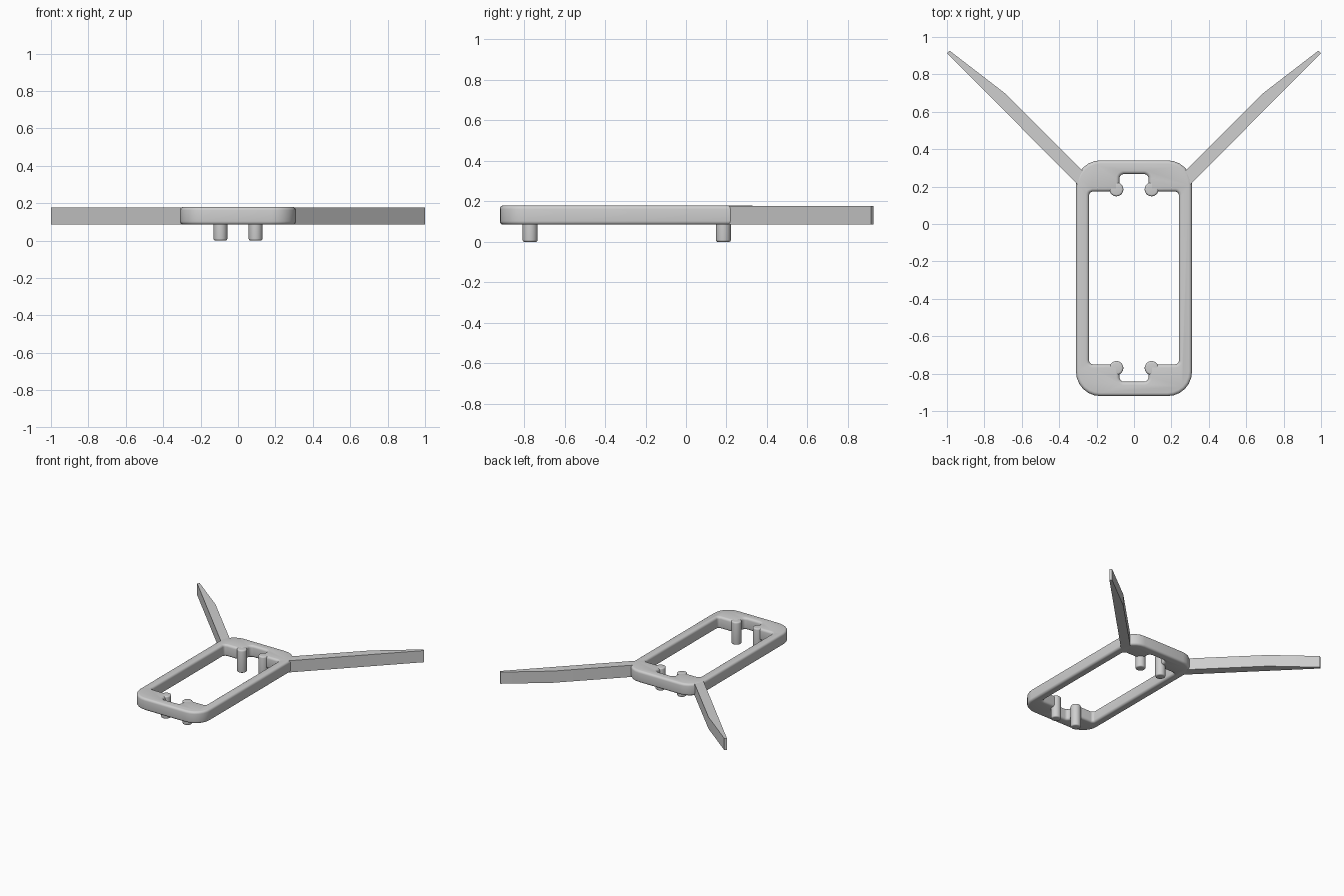
import bpy, bmesh, math
from mathutils import Vector

cube = bpy.data.objects.get("Cube")
if cube:
    bpy.data.objects.remove(cube)

GREY = (0.62, 0.62, 0.62, 1)
grey = bpy.data.materials.new("plain grey")
grey.use_nodes = True
grey.diffuse_color = GREY
grey.node_tree.nodes["Principled BSDF"].inputs["Base Color"].default_value = GREY

BASE, TOP = 0.085, 0.18


def fillet(corners, steps=6):
    """Round each (x, y, radius) corner of a closed outline."""
    out = []
    for i, (x, y, r) in enumerate(corners):
        p = Vector((x, y))
        if r == 0:
            out.append(p)
            continue
        a = (Vector(corners[i - 1][:2]) - p).normalized()
        b = (Vector(corners[(i + 1) % len(corners)][:2]) - p).normalized()
        # right-angled corner: arc from p + a*r to p + b*r
        centre = p + (a + b) * r
        for k in range(steps + 1):
            t = math.pi / 2 * k / steps
            out.append(centre - b * r * math.cos(t) - a * r * math.sin(t))
    return out


def slab(name, outlines, low, high, bevel=0):
    """Extrude outlines (first is outer, others are holes) into a solid."""
    bm = bmesh.new()
    for pts in outlines:
        verts = [bm.verts.new((p.x, p.y, low)) for p in pts]
        for i, v in enumerate(verts):
            bm.edges.new((verts[i - 1], v))
    bmesh.ops.triangle_fill(bm, edges=bm.edges[:], use_beauty=True)
    ext = bmesh.ops.extrude_face_region(bm, geom=bm.faces[:], use_keep_orig=True)
    moved = [g for g in ext["geom"] if isinstance(g, bmesh.types.BMVert)]
    bmesh.ops.translate(bm, verts=moved, vec=(0, 0, high - low))
    bmesh.ops.recalc_face_normals(bm, faces=bm.faces[:])
    # merge flat triangles so only the rims are bevelled
    bmesh.ops.dissolve_limit(bm, angle_limit=0.01, verts=[], edges=bm.edges[:])
    mesh = bpy.data.meshes.new(name)
    bm.to_mesh(mesh)
    bm.free()
    mesh.materials.append(grey)
    obj = bpy.data.objects.new(name, mesh)
    bpy.context.collection.objects.link(obj)
    bpy.ops.object.select_all(action="DESELECT")
    obj.select_set(True)
    bpy.context.view_layer.objects.active = obj
    if bevel:
        mod = obj.modifiers.new("rounded rims", "BEVEL")
        mod.width, mod.segments = bevel, 4
        mod.limit_method, mod.angle_limit = "ANGLE", math.radians(60)
        mod.use_clamp_overlap = False
        bpy.ops.object.modifier_apply(modifier=mod.name)
    bpy.ops.object.shade_smooth_by_angle(angle=math.radians(32))


# Frame: rounded rectangle with a notched window
outer = [(-0.31, -0.92, 0.13), (0.31, -0.92, 0.13), (0.31, 0.34, 0.13), (-0.31, 0.34, 0.13)]
right_edge = [(0.078, -0.843, 0.025), (0.078, -0.75, 0), (0.24, -0.75, 0.02),
              (0.24, 0.173, 0.02), (0.078, 0.173, 0), (0.078, 0.267, 0.025)]
window = right_edge + [(-x, y, r) for x, y, r in reversed(right_edge)]
slab("frame", [fillet(outer), fillet(window)], BASE, TOP, 0.018)

# Pegs beside each notch and swept arms, mirrored left and right
arm = [(0.25, 0.26), (0.685, 0.695), (0.985, 0.926), (1.0, 0.914), (0.28, 0.19)]
for side, label in ((1, "left"), (-1, "right")):
    for y, end in ((-0.77, "front"), (0.185, "back")):
        ring = [Vector((side * 0.094 + 0.037 * math.cos(t), y + 0.037 * math.sin(t)))
                for t in (math.tau * k / 32 for k in range(32))]
        slab(f"{end}_peg_{label}", [ring], 0, TOP, 0.01)
    slab(f"arm_{label}", [[Vector((side * x, y)) for x, y in arm]], BASE, TOP - 0.002)
